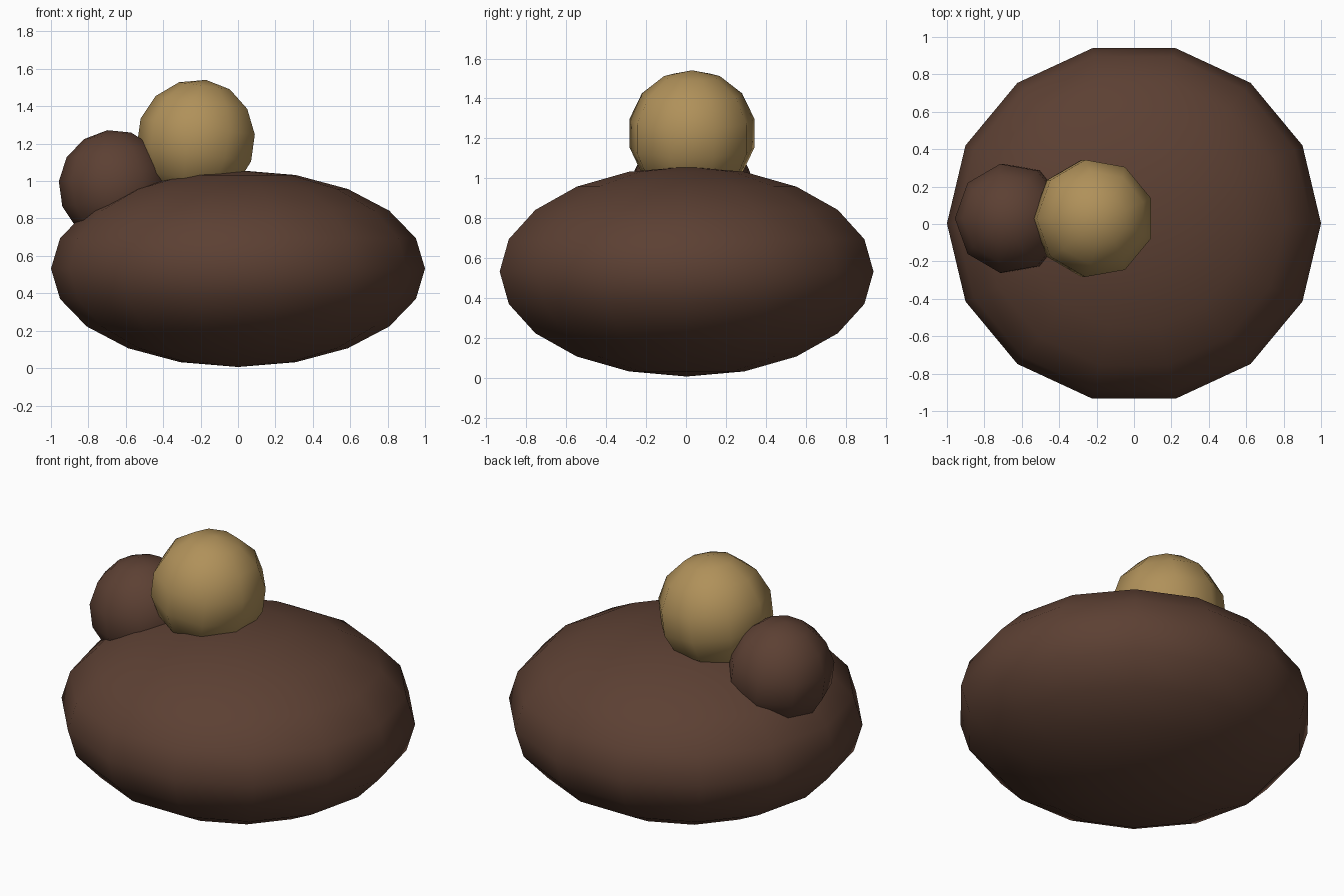
import bpy, bmesh
from math import sin, cos, pi, radians
from mathutils import Vector, Matrix

if "Cube" in bpy.data.objects:
    bpy.data.objects.remove(bpy.data.objects["Cube"])


def material(name, rgb):
    m = bpy.data.materials.new(name)
    m.diffuse_color = (*rgb, 1)
    m.use_nodes = True
    m.node_tree.nodes["Principled BSDF"].inputs["Base Color"].default_value = m.diffuse_color
    return m


brown = material("brown", (0.107, 0.051, 0.033))
tan = material("tan", (0.434, 0.283, 0.102))


def ball(name, centre, radii, segments, rings, tilt, mat):
    """Low-poly ball: a half-circle on the -x side spun around z."""
    bm = bmesh.new()
    arc = [bm.verts.new((-sin(pi * i / rings), 0, cos(pi * i / rings)))
           for i in range(rings + 1)]
    edges = [bm.edges.new(pair) for pair in zip(arc, arc[1:])]
    bmesh.ops.spin(bm, geom=arc + edges, cent=(0, 0, 0), axis=(0, 0, 1),
                   angle=2 * pi, steps=segments, use_duplicate=False)
    bmesh.ops.remove_doubles(bm, verts=bm.verts, dist=1e-4)
    bm.transform(Matrix.Diagonal(Vector((*radii, 1))))
    bmesh.ops.recalc_face_normals(bm, faces=bm.faces)
    for f in bm.faces:
        f.smooth = True
    mesh = bpy.data.meshes.new(name)
    bm.to_mesh(mesh)
    bm.free()
    mesh.materials.append(mat)
    obj = bpy.data.objects.new(name, mesh)
    obj.location = centre
    obj.rotation_euler.y = radians(tilt)
    bpy.context.collection.objects.link(obj)
    return obj


# Wide flattened body
ball("body", (0, 0.003, 0.532), (1.0, 0.961, 0.526), 14, 10, 0, brown)
# Pale ball on top
ball("top_ball", (-0.216, 0.03, 1.218), (0.326,) * 3, 9, 7, 8, tan)
# Dark ball at the side
ball("side_ball", (-0.656, 0.03, 0.972), (0.303,) * 3, 9, 7, -8, brown)
